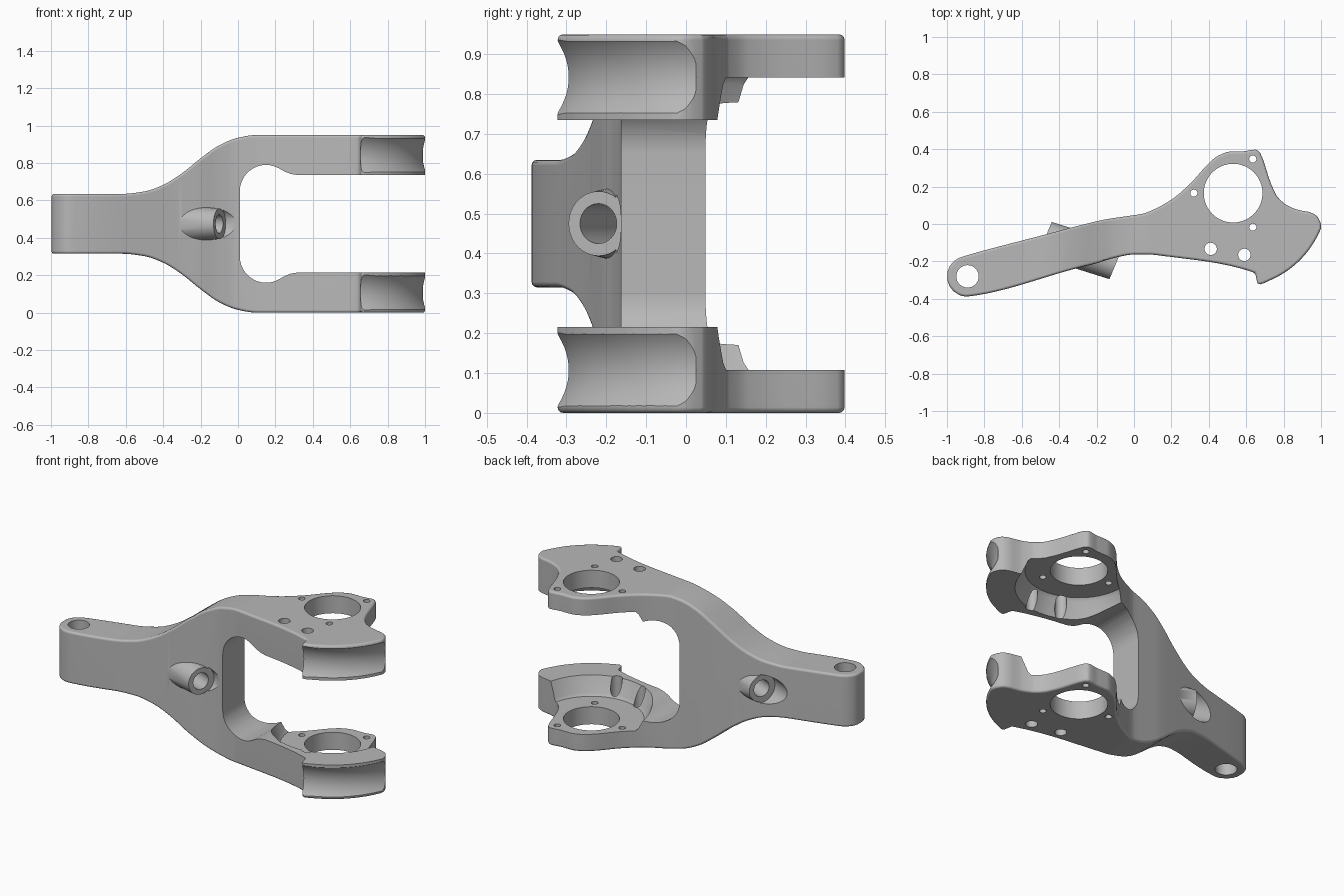
import bpy, bmesh, math
from mathutils import Vector

cube = bpy.data.objects.get("Cube")
if cube:
    bpy.data.objects.remove(cube)

MID = 0.475                      # symmetry plane height
HUB = Vector((0.53, 0.165, 0))   # bearing centre


def solid(name, rings):
    """Closed solid skinned over equal-length rings of points."""
    bm = bmesh.new()
    loops = [[bm.verts.new(p) for p in ring] for ring in rings]
    n = len(loops[0])
    for a, b in zip(loops, loops[1:]):
        for i in range(n):
            j = (i + 1) % n
            bm.faces.new((a[i], a[j], b[j], b[i]))
    bm.faces.new(loops[0][::-1])
    bm.faces.new(loops[-1])
    bmesh.ops.recalc_face_normals(bm, faces=bm.faces)
    mesh = bpy.data.meshes.new(name)
    bm.to_mesh(mesh)
    bm.free()
    obj = bpy.data.objects.new(name, mesh)
    bpy.context.scene.collection.objects.link(obj)
    return obj


def rod(name, stations, n=48):
    """Round solid through (centre, radius) stations on a straight axis."""
    axis = Vector(stations[-1][0]) - Vector(stations[0][0])
    rot = axis.to_track_quat('Z', 'Y')
    turns = [2 * math.pi * i / n for i in range(n)]
    return solid(name, [[Vector(c) + rot @ Vector((r * math.cos(t), r * math.sin(t), 0))
                         for t in turns] for c, r in stations])


def smooth_curve(pts):
    """Monotone cubic through the points, as a function of x."""
    xs, ys = zip(*pts)
    d = [(ys[i + 1] - ys[i]) / (xs[i + 1] - xs[i]) for i in range(len(xs) - 1)]
    m = [d[0]] + [2 * a * b / (a + b) if a * b > 0 else 0
                  for a, b in zip(d, d[1:])] + [d[-1]]

    def value(x):
        x = min(max(x, xs[0]), xs[-1])
        i = max(k for k in range(len(d)) if xs[k] <= x)
        w = xs[i + 1] - xs[i]
        t = (x - xs[i]) / w
        return (ys[i] * (1 + 2 * t) * (1 - t) ** 2 + m[i] * w * t * (1 - t) ** 2
                + ys[i + 1] * t * t * (3 - 2 * t) + m[i + 1] * w * t * t * (t - 1))
    return value


def polar(cx, cy, r, deg):
    a = math.radians(deg)
    return (cx + r * math.cos(a), cy + r * math.sin(a))


# Outline of the arm: rounded pivot end, long neck, bearing ear, tail
upper = [polar(-0.892, -0.28, 0.108, 180 - t) for t in (14, 30, 48, 66, 75)]
upper += [(-0.45, -0.05), (-0.3, -0.01), (-0.15, 0.025), (-0.05, 0.04), (0.05, 0.056),
          (0.1, 0.075), (0.2, 0.13), (0.3, 0.215), (0.4, 0.325), (0.45, 0.365),
          (0.52, 0.388), (0.58, 0.388), (0.648, 0.398), (0.675, 0.38), (0.69, 0.345),
          (0.72, 0.25), (0.76, 0.155), (0.81, 0.105), (0.88, 0.075), (0.94, 0.063),
          (0.975, 0.045), (0.992, 0.02), (1, -0.002)]
lower = [polar(-0.892, -0.28, 0.108, 180 + t) for t in (14, 30, 48, 66, 85, 105)]
lower += [(-0.3, -0.235), (-0.2, -0.21), (-0.1, -0.18), (0, -0.163), (0.08, -0.163),
          (0.15, -0.17), (0.648, -0.262)]
lower += [polar(HUB.x, HUB.y, 0.506, t) for t in (-75, -66, -57, -48, -39, -32, -27)]
lower += [(1, -0.024)]
flare = smooth_curve([(-1.1, 0.16), (-0.62, 0.16), (-0.5, 0.173), (-0.4, 0.208),
                      (-0.3, 0.27), (-0.2, 0.35), (-0.1, 0.42), (0, 0.46), (0.1, MID), (1.1, MID)])
top, low = smooth_curve(upper), smooth_curve(lower)

# Columns shared by both outlines
marks = sorted(p[0] for p in upper + lower)
extra = [-0.98 + 0.02 * i for i in range(99)]
marks += [x for x in extra if min(abs(x - m) for m in marks) > 0.008]
columns = []
for x in sorted(marks):
    if not columns or x - columns[-1] > 0.003:
        columns.append(x)

body = solid("fork_arm", [[(x, top(x), MID + flare(x)), (x, low(x), MID + flare(x)),
                           (x, low(x), MID - flare(x)), (x, top(x), MID - flare(x))]
                          for x in columns])
bm = bmesh.new()
bm.from_mesh(body.data)
bmesh.ops.dissolve_limit(bm, angle_limit=math.radians(0.5), verts=bm.verts, edges=bm.edges)
bm.to_mesh(body.data)
bm.free()

# Rounded rims
bevel = body.modifiers.new("rounded_rim", 'BEVEL')
bevel.width, bevel.segments = 0.014, 3
bevel.limit_method, bevel.angle_limit = 'ANGLE', math.radians(50)
bevel.use_clamp_overlap = False

steps = []

# Slot between the two fork legs
half = [polar(0.15, 0.175, 0.14, t) for t in range(180, 59, -10)]
half += [(0.25, 0.279), (0.28, 0.267), (0.32, 0.26), (1.3, 0.26)]
slot = half + [(x, -h) for x, h in reversed(half)]
steps.append((solid("slot_cutter", [[(x, y, MID + h) for x, h in slot] for y in (-1, 1)]),
              'DIFFERENCE'))

# Tapered bearing pockets and curved tail grooves, one per leg
for side, label in ((1, "upper"), (-1, "lower")):
    def level(h):
        return HUB + Vector((0, 0, MID + side * h))
    steps.append((rod(label + "_pocket_cutter",
                      [(level(0.2), 0.375), (level(0.35), 0.31), (level(0.367), 0.295)], 64),
                  'DIFFERENCE'))
    rings = []
    for k in range(25):
        a = math.radians(-87 + 70 * k / 24)
        out = Vector((math.cos(a), math.sin(a), 0))
        rings.append([level(0.3675) + out * (0.626 + 0.15 * math.cos(t))
                      + Vector((0, 0, 0.15 * math.sin(t)))
                      for t in (2 * math.pi * i / 64 for i in range(64))])
    steps.append((solid(label + "_groove_cutter", rings), 'DIFFERENCE'))

# Slanted boss through the neck, with scooped clearances and a bore
front, back = Vector((-0.1, -0.22, MID)), Vector((-0.471, -0.064, MID))
along = (front - back).normalized()
steps.append((rod("cross_boss", [(back - along * 0.01, 0.08), ((front + back) / 2, 0.1),
                                 (front + along * 0.01, 0.08)]), 'UNION'))
for face, way, label in ((front, along, "front"), (back, -along, "back")):
    steps.append((rod(label + "_scoop_cutter", [(face, 0.088), (face + way * 0.35, 0.088)]),
                  'DIFFERENCE'))
steps.append((rod("bore_cutter", [(back - along * 0.2, 0.05), (front + along * 0.2, 0.05)]),
              'DIFFERENCE'))

# Upright holes: pivot, bearing, small bolts, large bolts
for x, y, r in ((-0.89, -0.28, 0.06), (HUB.x, HUB.y, 0.157),
                (0.32, 0.165, 0.019), (0.635, 0.347, 0.019), (0.635, -0.017, 0.019),
                (0.41, -0.133, 0.033), (0.59, -0.165, 0.033)):
    steps.append((rod("hole_cutter", [((x, y, -0.1), r), ((x, y, 1.1), r)],
                      64 if r > 0.1 else 32), 'DIFFERENCE'))

for tool, mode in steps:
    tool.hide_render = True
    mod = body.modifiers.new(tool.name, 'BOOLEAN')
    mod.object, mod.operation, mod.solver = tool, mode, 'EXACT'

# Bake the stack and drop the cutters
graph = bpy.context.evaluated_depsgraph_get()
graph.update()
result = bpy.data.meshes.new_from_object(body.evaluated_get(graph))
body.modifiers.clear()
body.data = result
for tool, mode in steps:
    bpy.data.objects.remove(tool)

# Single metal colour
metal = bpy.data.materials.new("grey_metal")
metal.use_nodes = True
color = (0.48, 0.48, 0.48, 1)
metal.diffuse_color = color
metal.node_tree.nodes["Principled BSDF"].inputs["Base Color"].default_value = color
body.data.materials.clear()
body.data.materials.append(metal)

bpy.ops.object.select_all(action='DESELECT')
body.select_set(True)
bpy.context.view_layer.objects.active = body
bpy.ops.object.shade_smooth_by_angle(angle=math.radians(35))
body.modifiers.new("even_shading", 'WEIGHTED_NORMAL').keep_sharp = True
